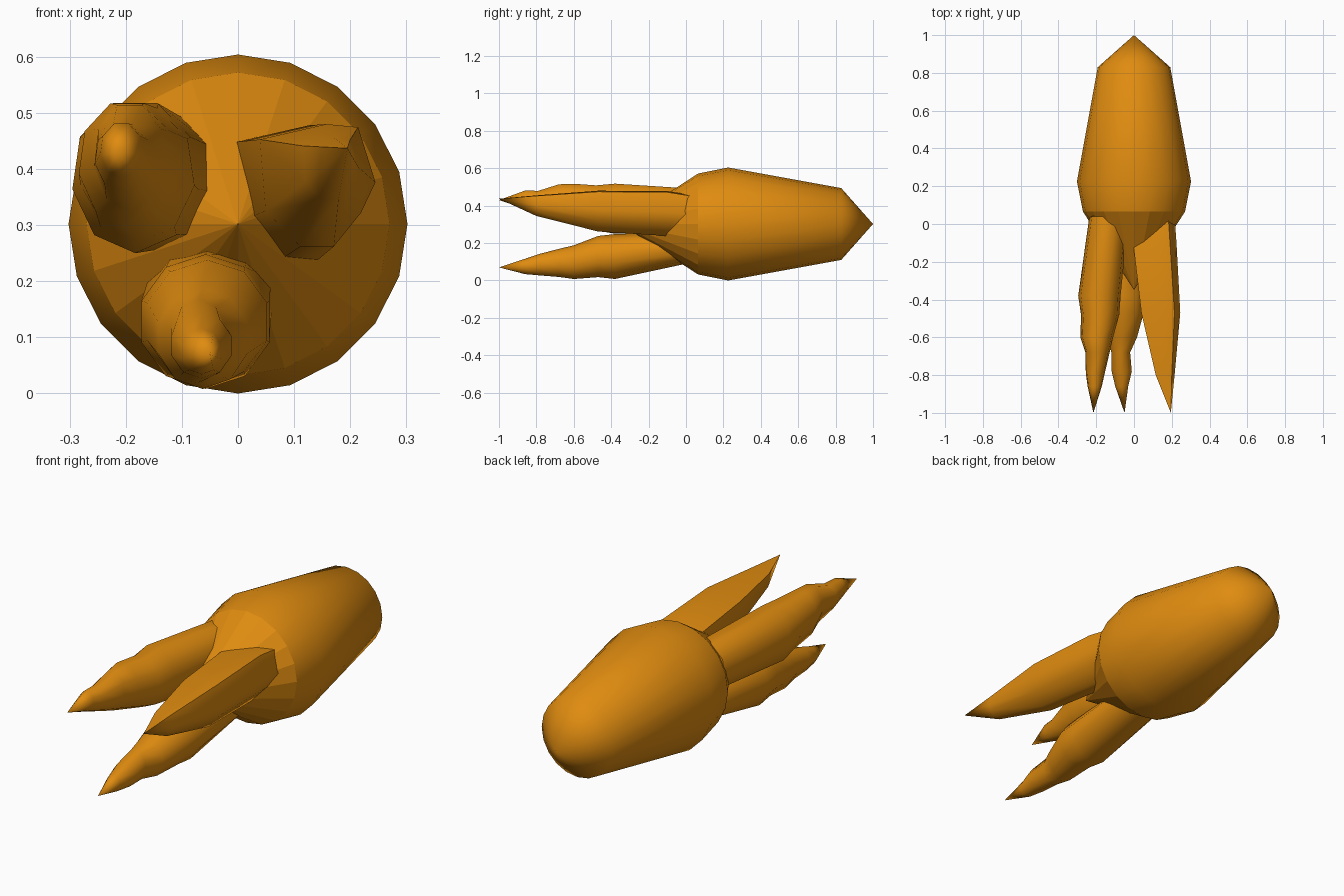
import bpy, bmesh, math

if "Cube" in bpy.data.objects:
    bpy.data.objects.remove(bpy.data.objects["Cube"])

ORANGE = (0.74, 0.26, 0.005, 1.0)
mat = bpy.data.materials.new("orange skin")
mat.use_nodes = True
mat.diffuse_color = ORANGE
mat.node_tree.nodes["Principled BSDF"].inputs["Base Color"].default_value = ORANGE

CENTER_Z = 0.302


def polygon(sides, phase=0):
    """Regular polygon of radius 1 as (u, v) pairs, phase in degrees."""
    angles = [math.radians(phase) + math.tau * i / sides for i in range(sides)]
    return [(math.cos(a), math.sin(a)) for a in angles]


def loft(name, section, stations, start, tip):
    """Fit the section to (y, x, z, half width, half height) stations between two points."""
    bm = bmesh.new()
    n = len(section)
    loops = [[bm.verts.new((x + u * w, y, z + v * h)) for u, v in section]
             for y, x, z, w, h in stations]
    first, last = bm.verts.new(start), bm.verts.new(tip)
    for i in range(n):
        j = (i + 1) % n
        for a, b in zip(loops, loops[1:]):
            bm.faces.new((a[i], a[j], b[j], b[i]))
        bm.faces.new((loops[0][i], loops[0][j], first))
        bm.faces.new((loops[-1][i], loops[-1][j], last))
    bmesh.ops.recalc_face_normals(bm, faces=bm.faces)
    mesh = bpy.data.meshes.new(name)
    bm.to_mesh(mesh)
    bm.free()
    mesh.materials.append(mat)
    obj = bpy.data.objects.new(name, mesh)
    bpy.context.collection.objects.link(obj)
    bpy.ops.object.select_all(action='DESELECT')
    obj.select_set(True)
    bpy.context.view_layer.objects.active = obj
    bpy.ops.object.shade_smooth_by_angle(angle=math.radians(55))
    return obj


# Body: smooth mantle with a pointed rear and a faceted cone for the head
RIM_Y = 0.065
profile = [(RIM_Y, 0.27), (0.225, 0.302), (0.83, 0.192)]
body = loft("body", polygon(20, 90), [(y, 0, CENTER_Z, r, r) for y, r in profile],
            start=(0, -0.35, CENTER_Z), tip=(0, 1, CENTER_Z))
for face in body.data.polygons:
    if face.center.y < RIM_Y:
        face.use_smooth = False

# Left arm: straight, with one sharp inner corner
left_section = [(-1, .75), (-.9, -.42), (-.3, -1), (.28, -1),
                (.75, -.45), (1, .05), (.7, .95), (.15, 1)]
loft("left_arm", left_section, [
    (.04, .103, .345, .112, .11),
    (-.10, .11, .358, .115, .12),
    (-.47, .142, .371, .103, .109),
    (-.80, .165, .40, .05, .055),
], start=(.10, .06, .345), tip=(.195, -1, .437))

# Right arm: knotted toward the end
loft("right_arm", polygon(9, 30), [
    (.04, -.133, .378, .105, .12),
    (-.38, -.183, .388, .114, .138),
    (-.48, -.179, .392, .103, .124),
    (-.60, -.197, .411, .088, .113),
    (-.68, -.193, .422, .065, .098),
    (-.79, -.205, .421, .051, .062),
    (-.86, -.208, .434, .038, .05),
], start=(-.13, .06, .37), tip=(-.215, -1, .43))

# Lower arm: wavy, drooping to the ground
loft("lower_arm", polygon(10, 18), [
    (.04, -.05, .18, .115, .082),
    (-.38, -.058, .128, .12, .12),
    (-.47, -.055, .128, .112, .11),
    (-.60, -.063, .098, .083, .09),
    (-.68, -.07, .094, .052, .075),
    (-.78, -.065, .085, .056, .058),
    (-.86, -.065, .075, .036, .041),
], start=(-.05, .06, .19), tip=(-.05, -1, .07))
